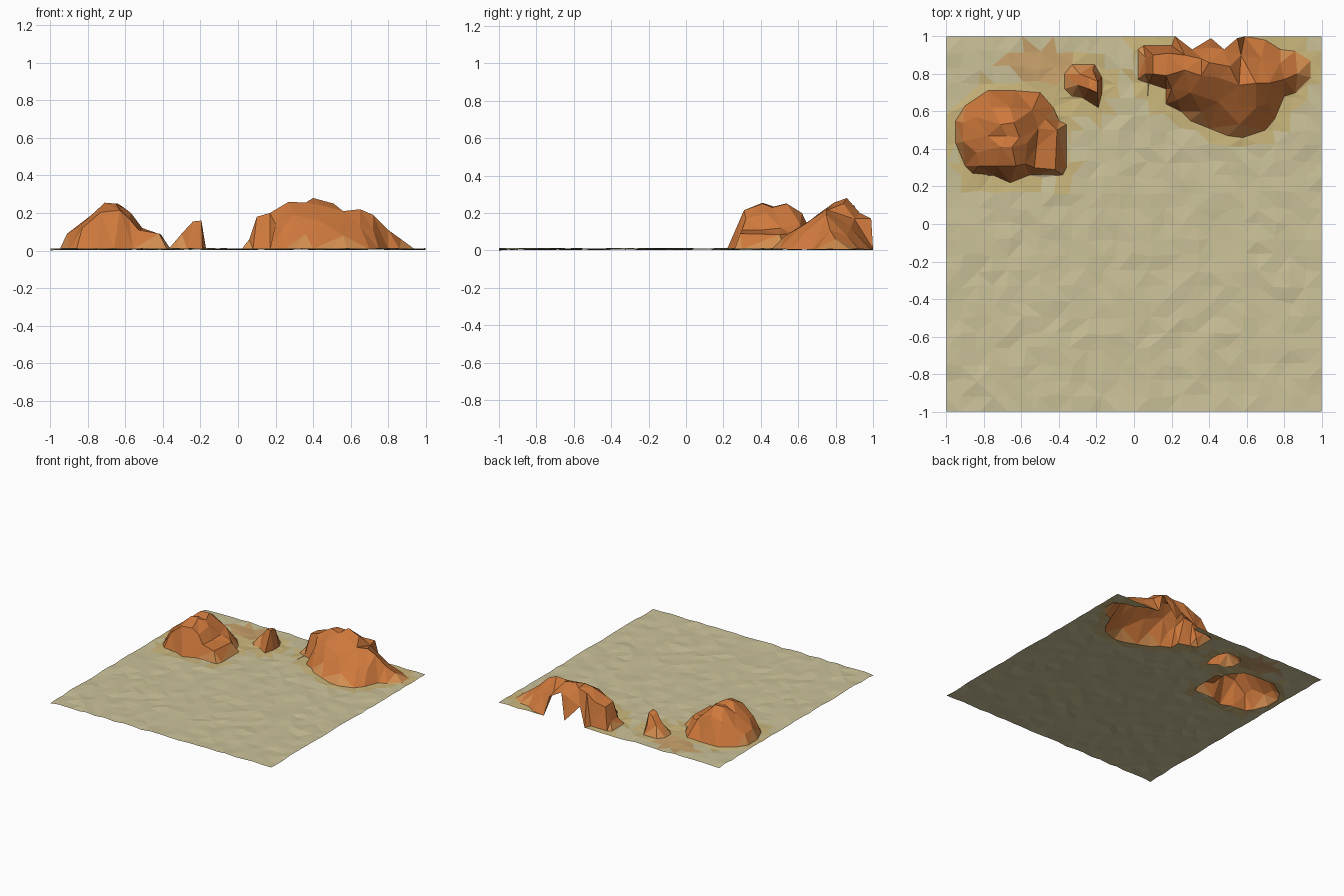
import bpy
import random
from mathutils import Vector
from mathutils.geometry import delaunay_2d_cdt

if "Cube" in bpy.data.objects:
    bpy.data.objects.remove(bpy.data.objects["Cube"])

random.seed(4)
BASE = 0.008


def material(name, rgb):
    m = bpy.data.materials.new(name)
    m.diffuse_color = (*rgb, 1)
    m.use_nodes = True
    m.node_tree.nodes["Principled BSDF"].inputs["Base Color"].default_value = m.diffuse_color
    return m


SAND = material("sand", (0.60, 0.54, 0.32))
GOLD = material("golden_sand", (0.60, 0.47, 0.20))
STAIN = material("rusty_sand", (0.58, 0.36, 0.15))
ROCK = material("rock", (0.62, 0.19, 0.045))
FOOT = material("rock_foot", (0.65, 0.27, 0.08))


def inside(x, y, loop):
    hit = False
    for a, b in zip(loop, loop[1:] + loop[:1]):
        if (a[1] > y) != (b[1] > y) and x < a[0] + (y - a[1]) * (b[0] - a[0]) / (b[1] - a[1]):
            hit = not hit
    return hit


def facet_sheet(name, points, loops, keep, mats, pick):
    """Triangulated sheet through the points, following the loops; keep() selects its faces."""
    pts, edges = list(points), []
    for loop in loops:
        n, k = len(pts), len(loop)
        edges += [(n + i, n + (i + 1) % k) for i in range(k)]
        pts += [(p[0], p[1], p[2] if len(p) > 2 else BASE) for p in loop]
    vs, _, tris, src, _, _ = delaunay_2d_cdt([Vector(p[:2]) for p in pts], edges, [], 0, 1e-5)
    verts = [(v.x, v.y, pts[s[0]][2] if s else BASE) for v, s in zip(vs, src)]

    def centre(f):
        return sum((Vector(verts[i]) for i in f), Vector()) / len(f)

    faces = [f for f in tris if keep(centre(f))]
    used = sorted({i for f in faces for i in f})
    index = {v: i for i, v in enumerate(used)}
    mesh = bpy.data.meshes.new(name)
    mesh.from_pydata([verts[i] for i in used], [], [[index[i] for i in f] for f in faces])
    for m in mats:
        mesh.materials.append(m)
    for poly in mesh.polygons:
        poly.material_index = pick(poly.center)
    mesh.update()
    bpy.context.collection.objects.link(bpy.data.objects.new(name, mesh))


def rock(name, outline, crest):
    facet_sheet(name, crest, [outline], lambda c: inside(c.x, c.y, outline),
                [ROCK, FOOT], lambda c: int(c.z < 0.04))


# Left rock with a low ledge on its right
left_outline = [(-.95, .55), (-.95, .43), (-.90, .31), (-.86, .27), (-.75, .26), (-.66, .22),
                (-.56, .26), (-.38, .26), (-.36, .30), (-.36, .53), (-.40, .55), (-.43, .62),
                (-.50, .70), (-.63, .71), (-.78, .71), (-.90, .63)]
left_crest = [(-.53, .30, .11), (-.42, .29, .09), (-.41, .50, .085), (-.51, .51, .12),
              (-.83, .31, .12), (-.73, .31, .205), (-.63, .31, .215), (-.58, .32, .17),
              (-.91, .44, .09), (-.91, .54, .08), (-.84, .38, .135), (-.84, .57, .13),
              (-.78, .47, .19), (-.71, .41, .255), (-.65, .41, .25), (-.61, .46, .23),
              (-.71, .53, .25), (-.64, .54, .25), (-.68, .47, .235), (-.57, .43, .20),
              (-.52, .41, .11), (-.76, .62, .17), (-.66, .62, .20), (-.54, .61, .14),
              (-.47, .56, .09)]
rock("left_rock", left_outline, left_crest)

# Small leaning rock
small_outline = [(-.37, .80), (-.37, .72), (-.33, .68), (-.27, .67), (-.19, .62),
                 (-.17, .70), (-.17, .78), (-.21, .85), (-.33, .85)]
small_crest = [(-.30, .74, .09), (-.24, .72, .155), (-.195, .70, .16), (-.195, .76, .155),
               (-.24, .78, .14), (-.22, .82, .075), (-.29, .80, .085)]
rock("small_rock", small_outline, small_crest)

# Right rock, cut open by notches along the back edge of the sheet
notch = [(.59, 1.0), (.55, .99, .17), (.48, .93, .20), (.41, .99, .01), (.31, .93, .13), (.22, 1.0)]
right_outline = [(.02, .93), (.02, .77), (.08, .75), (.17, .72), (.17, .64), (.25, .60),
                 (.30, .55), (.40, .51), (.50, .47), (.58, .46), (.70, .50), (.75, .56),
                 (.80, .68), (.86, .70), (.94, .78), (.94, .87), (.86, .92), (.78, .93),
                 (.70, .98)] + notch + [(.20, .95), (.05, .95)]
right_crest = [(.06, .80, .06), (.06, .89, .06), (.10, .80, .18), (.10, .90, .17),
               (.17, .79, .20), (.18, .91, .19), (.20, .72, .14), (.23, .66, .11),
               (.27, .82, .26), (.27, .90, .24), (.30, .70, .19), (.36, .79, .255),
               (.36, .60, .09), (.36, .88, .25), (.40, .86, .28), (.41, .94, .18),
               (.45, .78, .24), (.51, .84, .25), (.45, .65, .15), (.55, .63, .14),
               (.65, .62, .13), (.56, .53, .08), (.56, .74, .21), (.65, .75, .22),
               (.72, .75, .19), (.72, .65, .11), (.80, .77, .11), (.87, .80, .06),
               (.57, .90, .17), (.68, .88, .12), (.78, .86, .08)]
rock("right_rock", right_outline, right_crest)

# Sand sheet with openings under the rocks
outlines = [left_outline, small_outline, right_outline]
holes = outlines + [notch]
CELLS = 24
sand_points = []
for i in range(CELLS + 1):
    for j in range(CELLS + 1):
        x, y = -1 + 2 * i / CELLS, -1 + 2 * j / CELLS
        jx = random.uniform(-.012, .012) if 0 < i < CELLS else 0
        jy = random.uniform(-.012, .012) if 0 < j < CELLS else 0
        if not any(inside(x + jx, y + jy, h) for h in outlines):
            sand_points.append((x + jx, y + jy, random.uniform(0.002, .013)))
sand_points[0] = (-1, -1, 0)


def sand_tint(c):
    if ((c.x + .5) / .2) ** 2 + ((c.y - .86) / .09) ** 2 < 1:
        return 2
    near = min((Vector(p[:2]) - c.xy).length for o in outlines for p in o)
    return int(near < .07)


facet_sheet("sand_ground", sand_points, holes,
            lambda c: not any(inside(c.x, c.y, h) for h in holes),
            [SAND, GOLD, STAIN], sand_tint)
